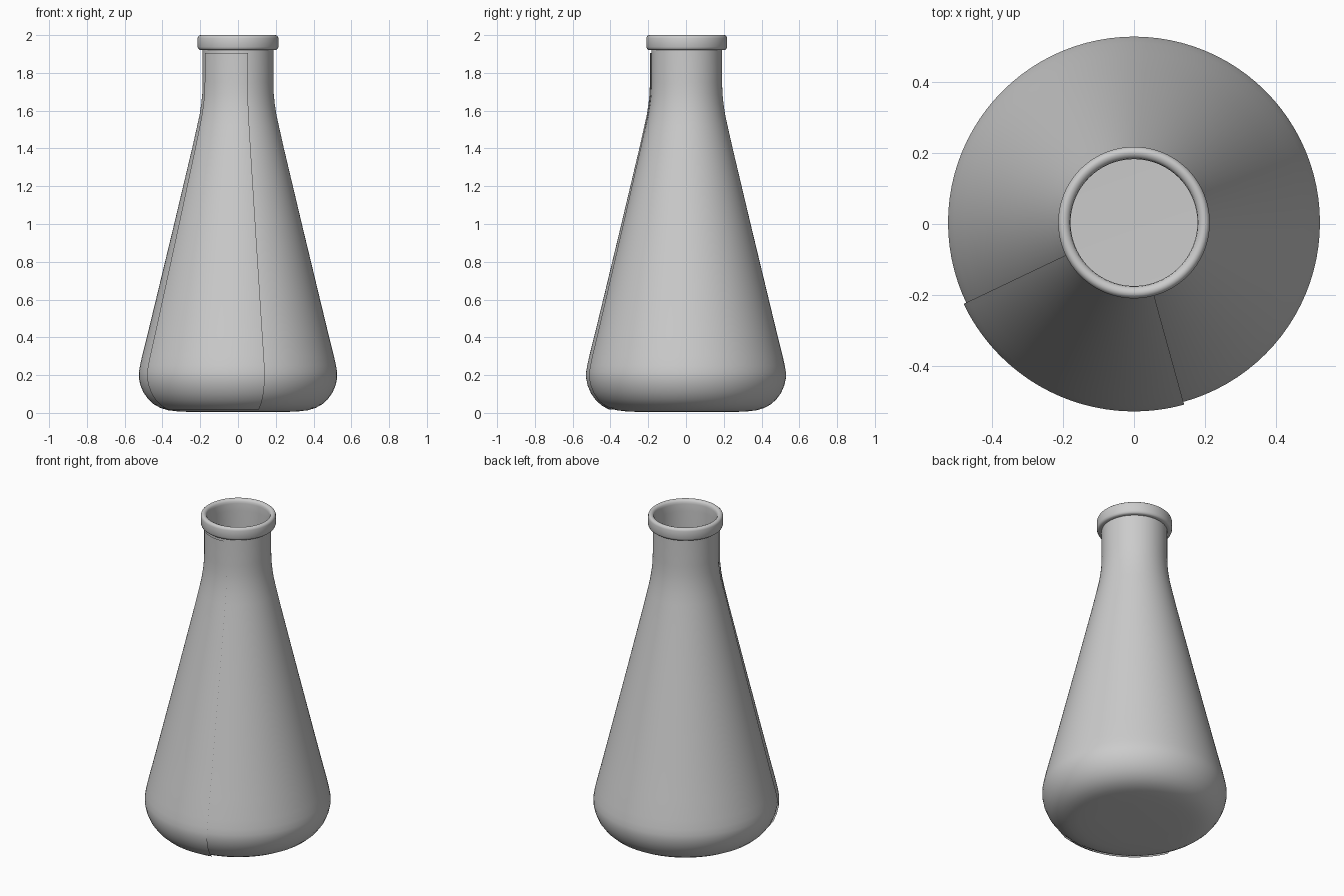
import bpy, bmesh, math
from mathutils import Vector

if "Cube" in bpy.data.objects:
    bpy.data.objects.remove(bpy.data.objects["Cube"])

Y0 = 0.004          # body axis, shifted back slightly by the label thickness
WALL = 0.008

# Outer body profile (radius, height) from base to neck top
BODY = [(0, 0.004), (0.23, 0.004), (0.32, 0.008), (0.37, 0.014), (0.41, 0.026),
        (0.445, 0.045), (0.475, 0.072), (0.5, 0.107), (0.517, 0.147), (0.525, 0.185),
        (0.525, 0.215), (0.519, 0.25), (0.508, 0.3), (0.478, 0.42), (0.432, 0.61),
        (0.338, 1.0), (0.243, 1.4), (0.216, 1.52), (0.203, 1.58), (0.194, 1.64),
        (0.189, 1.69), (0.187, 1.75), (0.187, 1.93)]


def offset(profile, d):
    """Shift a profile outward along its normals."""
    out = []
    for i, (r, z) in enumerate(profile):
        a = Vector(profile[max(i - 1, 0)])
        b = Vector(profile[min(i + 1, len(profile) - 1)])
        t = (b - a).normalized()
        out.append((max(r + t.y * d, 0) if r else 0, z - t.x * d))
    return out


def lathe(name, profile, start=0, end=360, steps=96):
    """Turn a profile about the body axis, fully or through a sector."""
    full = end - start == 360
    bm = bmesh.new()
    rings = []
    for i in range(steps if full else steps + 1):
        a = math.radians(start + (end - start) * i / steps)
        rings.append([bm.verts.new((r * math.cos(a), Y0 + r * math.sin(a), z))
                      for r, z in profile])
    for i in range(steps):
        p, q = rings[i], rings[(i + 1) % len(rings)]
        for j in range(len(profile) - 1):
            bm.faces.new((p[j], q[j], q[j + 1], p[j + 1]))
    bmesh.ops.remove_doubles(bm, verts=bm.verts, dist=1e-5)
    me = bpy.data.meshes.new(name)
    bm.to_mesh(me)
    bm.free()
    ob = bpy.data.objects.new(name, me)
    bpy.context.collection.objects.link(ob)
    bpy.ops.object.select_all(action='DESELECT')
    bpy.context.view_layer.objects.active = ob
    ob.select_set(True)
    bpy.ops.object.shade_smooth_by_angle(angle=math.radians(40))
    return ob


# Rounded lip cross-section, from the neck outwards and over into the mouth
lip = [(0.187, 1.922), (0.204, 1.922), (0.210, 1.927), (0.214, 1.937), (0.214, 1.984),
       (0.211, 1.993), (0.204, 1.999), (0.196, 2.0), (0.187, 1.996), (0.181, 1.988), (0.179, 1.975)]

# Hollow flask: outer wall, lip, then inner wall back down to the floor
inner = offset(BODY, -WALL)
lathe("flask_body", BODY[:-1] + lip + inner[::-1])

# Wrapped label sheet on the front left, just proud of the wall
lathe("label", offset(BODY, WALL)[4:-1] + [(0.195, 1.905)], 205.5, 285.4, 40)
